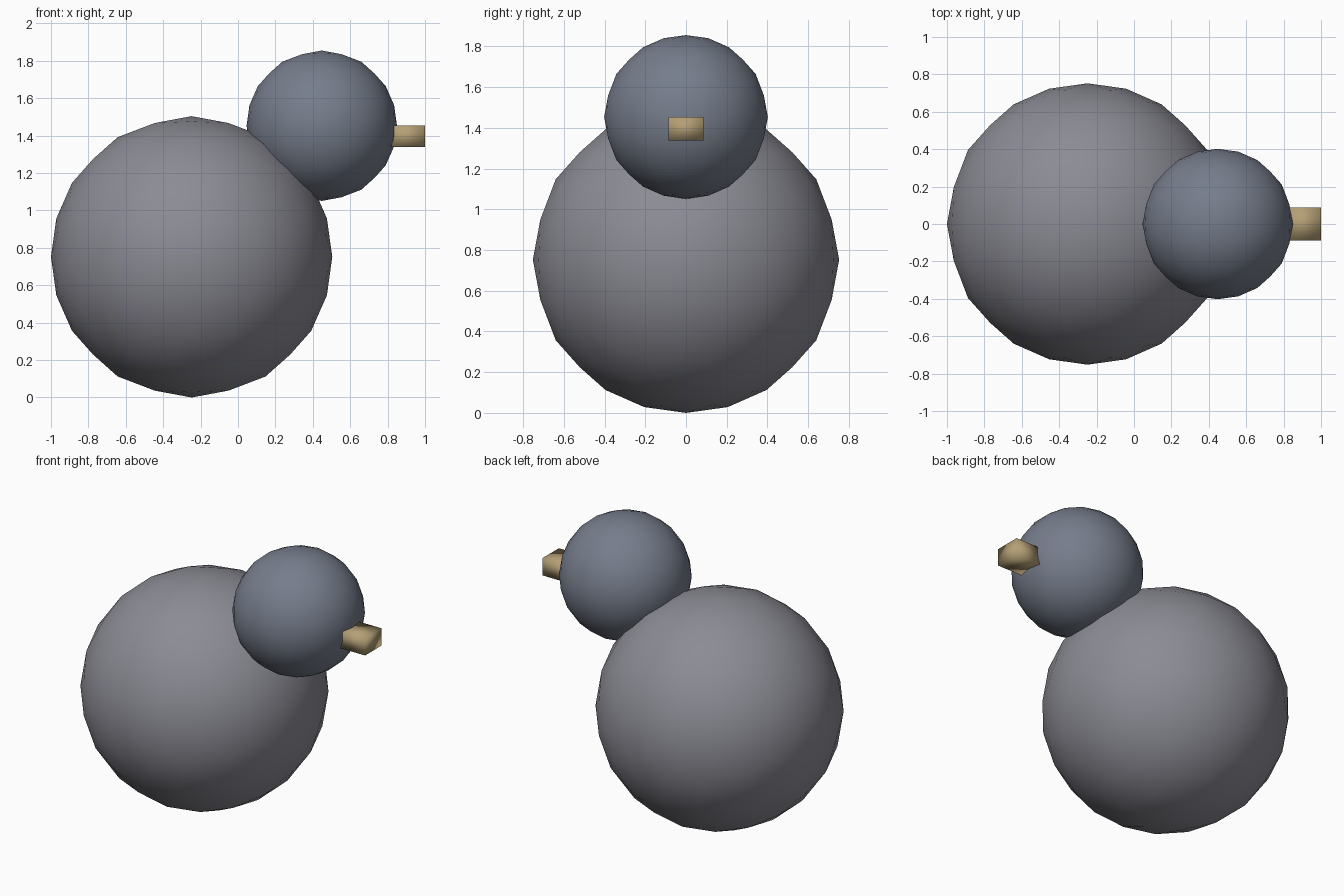
import bpy, bmesh
from mathutils import Vector

if "Cube" in bpy.data.objects:
    bpy.data.objects.remove(bpy.data.objects["Cube"])


def finish(bm, name, location, color):
    mesh = bpy.data.meshes.new(name)
    bmesh.ops.recalc_face_normals(bm, faces=bm.faces)
    bm.to_mesh(mesh)
    bm.free()
    mesh.shade_smooth()
    mat = bpy.data.materials.new(name + "_colour")
    mat.diffuse_color = (*color, 1)
    mat.use_nodes = True
    mat.node_tree.nodes["Principled BSDF"].inputs["Base Color"].default_value = mat.diffuse_color
    mesh.materials.append(mat)
    obj = bpy.data.objects.new(name, mesh)
    obj.location = location
    bpy.context.collection.objects.link(obj)
    return obj


def ball(name, radius, location, color):
    """Icosphere whose icosahedron edges are centred on the axes."""
    bm = bmesh.new()
    phi = (1 + 5 ** 0.5) / 2
    for a in (-1, 1):
        for b in (-phi, phi):
            for co in ((a, b, 0), (0, a, b), (b, 0, a)):
                bm.verts.new(co)
    bmesh.ops.convex_hull(bm, input=bm.verts[:])
    for _ in range(2):
        bmesh.ops.subdivide_edges(bm, edges=bm.edges[:], cuts=1, use_grid_fill=True)
        for v in bm.verts:
            v.co = v.co.normalized() * radius
    bmesh.ops.triangulate(bm, faces=bm.faces[:])
    return finish(bm, name, location, color)


def box(name, size, location, color):
    bm = bmesh.new()
    bmesh.ops.create_cube(bm, size=1)
    bmesh.ops.scale(bm, vec=Vector(size), verts=bm.verts)
    return finish(bm, name, location, color)


# Round body and head
ball("body", 0.752, (-0.248, 0, 0.752), (0.26, 0.26, 0.30))
ball("head", 0.402, (0.448, 0, 1.453), (0.18, 0.205, 0.26))

# Blunt beak, sunk into the head
box("beak", (0.20, 0.174, 0.115), (0.90, 0, 1.396), (0.46, 0.35, 0.18))
